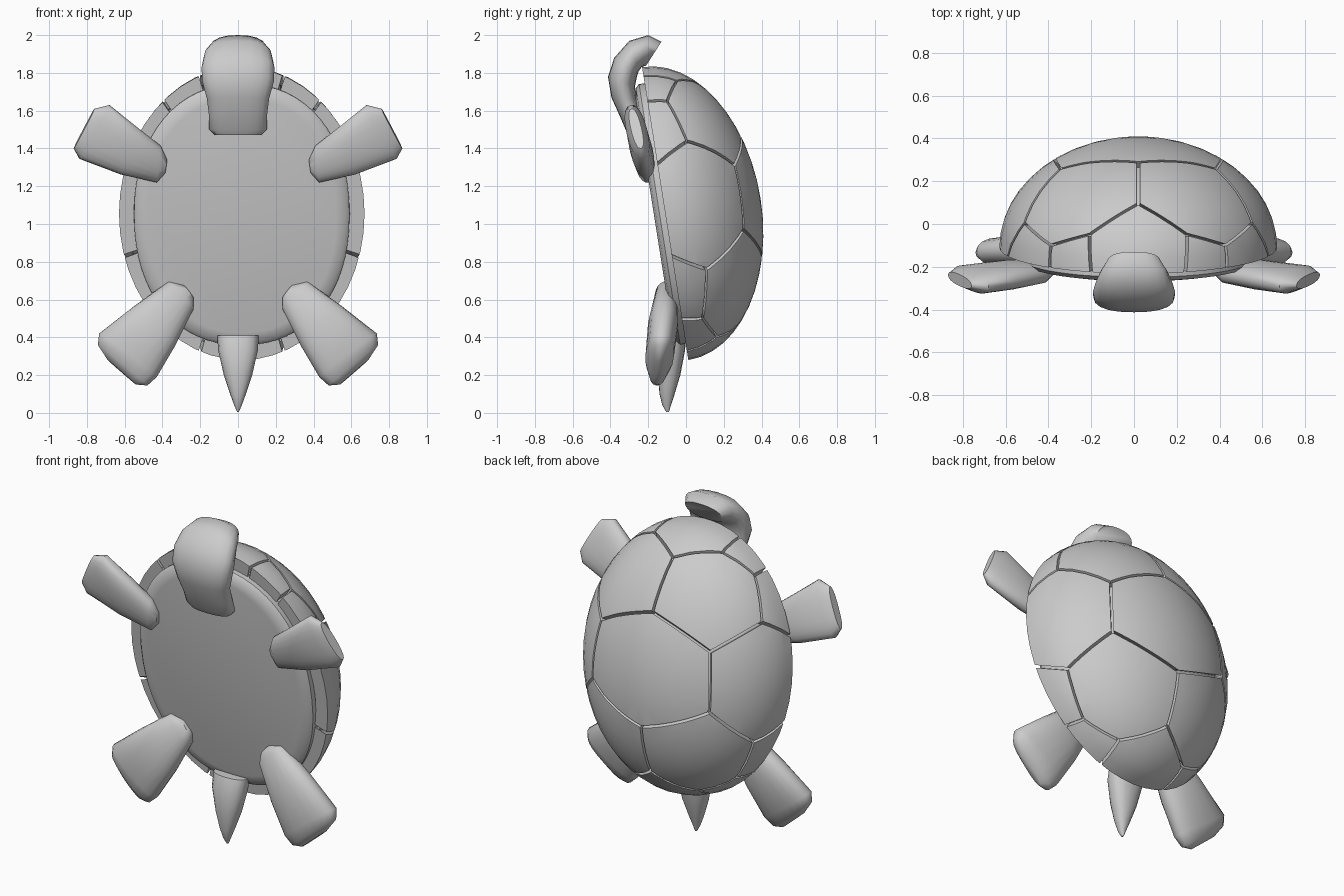
import bpy, bmesh, math
from mathutils import Vector

if "Cube" in bpy.data.objects:
    bpy.data.objects.remove(bpy.data.objects["Cube"])

grey = bpy.data.materials.new("plain_grey")
grey.diffuse_color = (0.6, 0.6, 0.6, 1)
grey.use_nodes = True
grey.node_tree.nodes["Principled BSDF"].inputs["Base Color"].default_value = grey.diffuse_color

# Shell frame: tilted rim plane (u = side, v = towards head, w = dome height)
CENTRE = Vector((0.02, -0.11, 1.055))
V = Vector((0, -0.156, 0.988))
W = Vector((0, 0.988, 0.156))
RADII = (0.65, 0.785, 0.511)


def place(p):
    return CENTRE + Vector((p.x * RADII[0], 0, 0)) + V * p.y * RADII[1] + W * p.z * RADII[2]


def finish(bm, name, angle=40):
    bmesh.ops.recalc_face_normals(bm, faces=bm.faces[:])
    me = bpy.data.meshes.new(name)
    bm.to_mesh(me)
    bm.free()
    me.materials.append(grey)
    ob = bpy.data.objects.new(name, me)
    bpy.context.collection.objects.link(ob)
    bpy.ops.object.select_all(action='DESELECT')
    ob.select_set(True)
    bpy.context.view_layer.objects.active = ob
    bpy.ops.object.shade_smooth_by_angle(angle=math.radians(angle))
    return ob


def loft(name, sections, n=20, power=2.3, angle=50):
    """Skin rounded sections; each is (edge point, opposite edge point, half thickness)."""
    secs = [(Vector(a), Vector(b), t) for a, b, t in sections]
    mids = [(a + b) / 2 for a, b, _ in secs]
    bm = bmesh.new()
    rings = []
    for i, (a, b, t) in enumerate(secs):
        tangent = mids[min(i + 1, len(mids) - 1)] - mids[max(i - 1, 0)]
        side = tangent.cross(b - a).normalized() * t
        ring = []
        for k in range(n):
            c, s = math.cos(k * math.tau / n), math.sin(k * math.tau / n)
            c = math.copysign(abs(c) ** (2 / power), c)
            s = math.copysign(abs(s) ** (2 / power), s)
            ring.append(bm.verts.new(mids[i] + (b - a) / 2 * c + side * s))
        rings.append(ring)
    for r, q in zip(rings, rings[1:]):
        for k in range(n):
            bm.faces.new((r[k], r[(k + 1) % n], q[(k + 1) % n], q[k]))
    bm.faces.new(rings[0])
    bm.faces.new(rings[-1])
    return finish(bm, name, angle)


# Seam junctions on the right half of the unit dome (u, v)
J = {
    "M0": (0, .80), "M1": (0, .44), "M2": (0, -.40), "M3": (0, -.765),
    "N1": (.35, .875), "P1": (.63, .75), "R1": (.56, .25), "S1": (.82, .46),
    "R2": (.60, -.19), "S2": (.846, -.415), "T2": (.64, -.738), "T1": (.35, -.875),
    "Q0": (.34, .94), "Q1": (.64, .77), "Q2": (.94, .34),
    "Q3": (.957, -.29), "Q4": (.69, -.72), "Q5": (.34, -.94),
}


def junction(key, sx):
    mirror = key.endswith("-")
    u, v = J[key.rstrip("-")]
    w = 0 if key[0] == "Q" else math.sqrt(1 - u * u - v * v)
    return Vector((u * sx * (-1 if mirror else 1), v, w)).normalized()


def dome():
    bm = bmesh.new()
    bmesh.ops.create_uvsphere(bm, u_segments=48, v_segments=24, radius=1)
    return bm


def cut(bm, co, no):
    bmesh.ops.bisect_plane(bm, geom=bm.verts[:] + bm.edges[:] + bm.faces[:], dist=1e-6,
                           plane_co=co, plane_no=no, clear_outer=True)


def plate(name, keys, sx=1, gap=0.011):
    pts = [junction(k, sx) for k in keys.split()]
    mid = sum(pts, Vector()) / len(pts)
    bm = dome()
    for a, b in zip(pts, pts[1:] + pts[:1]):
        no = a.cross(b).normalized()
        if no.dot(mid) > 0:
            no = -no
        rim = abs(a.z) + abs(b.z) < 1e-5
        cut(bm, Vector() if rim else -no * gap, no)
    # thicken inwards
    ext = bmesh.ops.extrude_face_region(bm, geom=bm.faces[:], use_keep_orig=True)
    for g in ext["geom"]:
        if isinstance(g, bmesh.types.BMVert):
            g.co *= 0.88
    for v in bm.verts:
        v.co = place(v.co)
    finish(bm, name, 35)


# Shell plates
plate("shell_centre_plate", "M1 R1 R2 M2 R2- R1-")
plate("shell_neck_plate", "M0 N1 Q0 Q0- N1-")
plate("shell_tail_plate", "M3 T1 Q5 Q5- T1-")
for sx, side in ((1, "right"), (-1, "left")):
    plate("shell_upper_plate_" + side, "M1 R1 S1 P1 N1 M0", sx)
    plate("shell_side_plate_" + side, "R1 R2 S2 Q3 Q2 S1", sx)
    plate("shell_lower_plate_" + side, "M2 R2 S2 T2 T1 M3", sx)
    plate("shell_upper_corner_" + side, "N1 P1 Q1 Q0", sx)
    plate("shell_upper_edge_" + side, "P1 S1 Q2 Q1", sx)
    plate("shell_lower_edge_" + side, "S2 T2 Q4 Q3", sx)
    plate("shell_lower_corner_" + side, "T1 T2 Q4 Q5", sx)

# Body under the plates
bm = dome()
cut(bm, Vector(), Vector((0, 0, -1)))
for v in bm.verts:
    v.co = place(v.co * 0.93)
finish(bm, "shell_core")

# Flat belly with a rounded edge
loft("belly", [(CENTRE + V * r + W * w, CENTRE - V * r + W * w, t) for w, r, t in
               ((.06, .69, .56), (-.03, .70, .57), (-.05, .68, .55), (-.06, .63, .50))],
     n=64, power=2.2)

# Head: front and back outline points (y, z) and half width
head = [(-.13, 1.965, -.21, 1.84, .12), (-.20, 2.0, -.235, 1.83, .155), (-.30, 1.97, -.25, 1.81, .18),
        (-.38, 1.88, -.26, 1.78, .193), (-.413, 1.78, -.27, 1.73, .19), (-.395, 1.67, -.26, 1.66, .165),
        (-.35, 1.57, -.22, 1.57, .153), (-.32, 1.50, -.20, 1.50, .153), (-.30, 1.47, -.21, 1.475, .125)]
loft("head", [((0, a, b), (0, c, d), t) for a, b, c, d, t in head], power=2.4)

# Tail
tail = [(.41, -.12, 0, .11), (.33, -.15, -.005, .105), (.2, -.15, -.03, .075),
        (.1, -.14, -.06, .042), (.04, -.125, -.08, .02), (.005, -.105, -.09, .005)]
loft("tail", [((0, a, z), (0, b, z), t) for z, a, b, t in tail], n=16)

# Flippers: edge points (x, z) on both sides and half thickness
front = [(.375, 1.34, .385, 1.27, .02), (.41, 1.415, .43, 1.22, .05), (.55, 1.525, .62, 1.262, .06),
         (.68, 1.63, .84, 1.345, .055), (.76, 1.61, .87, 1.40, .028)]
rear = [(.235, .61, .285, .675, .03), (.235, .55, .37, .695, .06), (.33, .36, .55, .565, .08),
        (.43, .19, .735, .42, .075), (.48, .145, .742, .36, .05), (.54, .15, .69, .28, .02)]
for sx, side in ((1, "right"), (-1, "left")):
    def fy(z): return -.205 - .24 * (z - 1.26)
    def ry(z): return -.10 - .11 * (.66 - z)
    for name, rows, y in (("front_flipper_", front, fy), ("rear_flipper_", rear, ry)):
        loft(name + side, [((sx * a, y(b), b), (sx * c, y(d), d), t) for a, b, c, d, t in rows])
